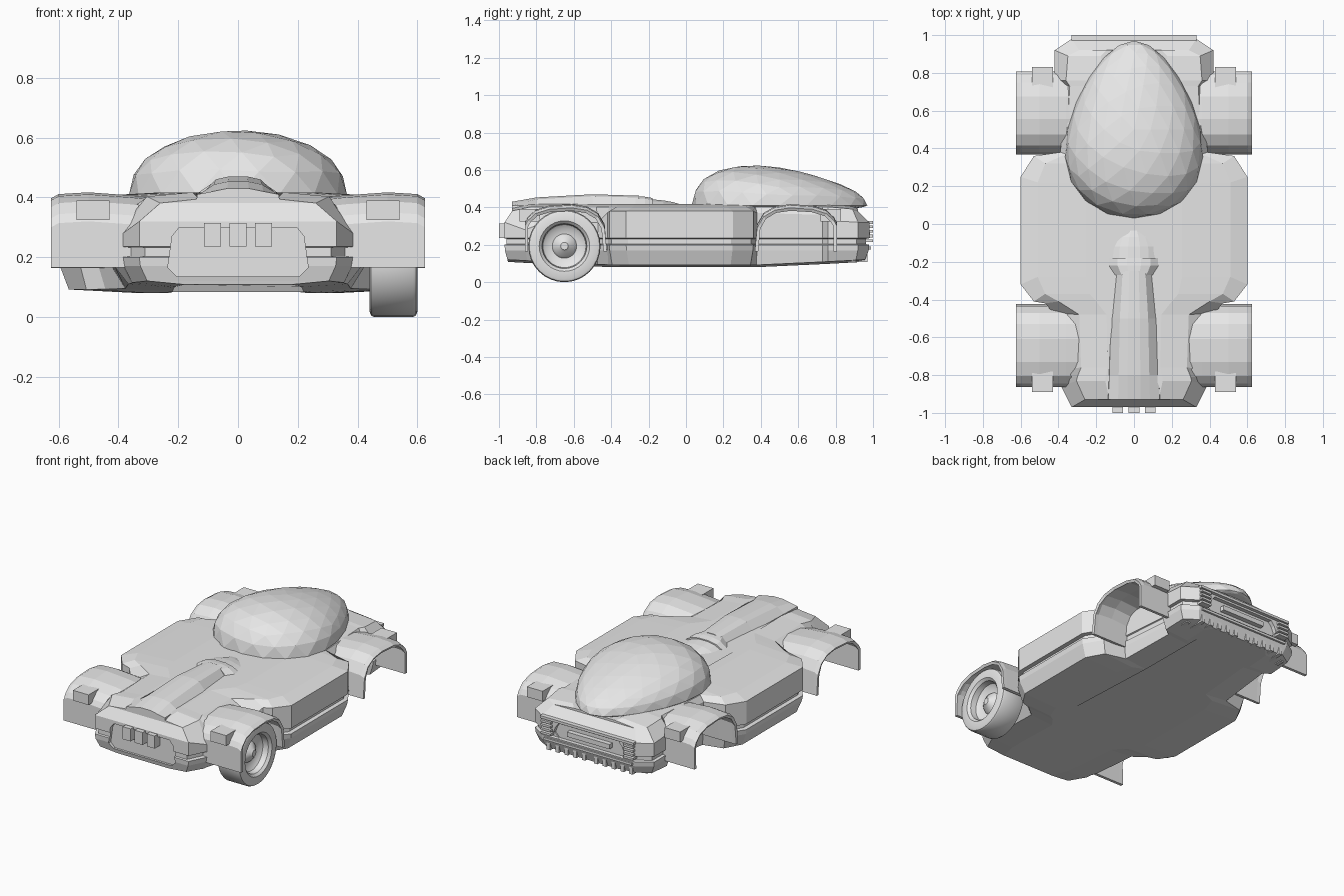
import bpy, bmesh, math

if "Cube" in bpy.data.objects:
    bpy.data.objects.remove(bpy.data.objects["Cube"])

grey = bpy.data.materials.new("plain_grey")
grey.use_nodes = True
GREY = (0.8, 0.8, 0.8, 1)
grey.diffuse_color = GREY
grey.node_tree.nodes["Principled BSDF"].inputs["Base Color"].default_value = GREY


def finish(bm, name):
    bmesh.ops.recalc_face_normals(bm, faces=bm.faces)
    mesh = bpy.data.meshes.new(name)
    bm.to_mesh(mesh)
    bm.free()
    mesh.materials.append(grey)
    obj = bpy.data.objects.new(name, mesh)
    bpy.context.collection.objects.link(obj)
    return obj


def loft(name, rings, closed=True, caps=True):
    bm = bmesh.new()
    rows = [[bm.verts.new(p) for p in ring] for ring in rings]
    n = len(rows[0])
    for a, b in zip(rows, rows[1:]):
        for i in range(n if closed else n - 1):
            j = (i + 1) % n
            bm.faces.new((a[i], a[j], b[j], b[i]))
    if caps:
        bm.faces.new(rows[0])
        bm.faces.new(rows[-1])
    return finish(bm, name)


def box(name, x, y, z):
    return loft(name, [[(x[0], y[0], h), (x[1], y[0], h), (x[1], y[1], h), (x[0], y[1], h)] for h in z])


def mirror(obj):
    obj.modifiers.new("Mirror", 'MIRROR').use_axis[0] = True
    return obj


# Body outline, one side: x, y, inset x, inset y, shoulder height
outline = [
    (.33, -.97, .07, .04, .32), (.385, -.86, .08, .03, .28),
    (.39, -.81, .09, 0, .30), (.42, -.77, .14, .01, .32),
    (.43, -.47, .14, -.01, .32), (.47, -.42, .07, .01, .37),
    (.53, -.41, .06, .04, .38), (.60, -.32, .09, .04, .38),
    (.60, .25, .09, -.03, .38), (.53, .36, .06, -.04, .38),
    (.39, .38, .03, -.01, .37), (.36, .73, .02, 0, .36),
    (.42, .76, .06, 0, .33), (.42, .92, .07, -.03, .32),
    (.33, .98, .04, -.06, .32)]


def body_ring(f, z, squeeze=1):
    half = [((x - dx * f) * squeeze, y + dy * f, z(y, zs)) for x, y, dx, dy, zs in outline]
    return half + [(-x, y, h) for x, y, h in reversed(half)]


def lift(y):
    return .05 * max(0, abs(y) - .4)


def flat(h):
    return lambda y, zs: h


body = loft("body", [
    body_ring(.45, lambda y, zs: .08 + lift(y), .6),
    body_ring(.38, lambda y, zs: .092 + lift(y)),
    body_ring(.05, flat(.17)), body_ring(0, flat(.2)),
    body_ring(.28, flat(.203)), body_ring(.28, flat(.232)), body_ring(0, flat(.235)),
    body_ring(0, lambda y, zs: zs),
    body_ring(1, lambda y, zs: .403 - .2 * max(0, abs(y) - .86)),
    body_ring(1, lambda y, zs: .417 - .2 * max(0, abs(y) - .86), .5)])


def recess(name, y0, y1, w, z0, z1):
    c = .03
    shape = [(w - c, z0), (w, z0 + c), (w - c / 2, z1 - c), (w - c * 1.3, z1)]
    shape += [(-x, z) for x, z in reversed(shape)]
    cutter = loft(name, [[(x, y, z) for x, z in shape] for y in (y0, y1)])
    cutter.hide_render = True
    cutter.hide_set(True)
    cutter.display_type = 'WIRE'
    cut = body.modifiers.new(name, 'BOOLEAN')
    cut.operation = 'DIFFERENCE'
    cut.solver = 'EXACT'
    cut.object = cutter


recess("nose_recess_cutter", -1.1, -.945, .235, .135, .30)
recess("tail_recess_cutter", 1.1, .955, .25, .2, .3)

# Nose teeth
for i in (-1, 0, 1):
    box("nose_tooth", (i * .085 - .028, i * .085 + .028), (-1, -.93), (.235, .315))

# Tail trim, louvres and lower fins
box("tail_lip", (-.33, .33), (.93, 1), (.312, .328))
box("tail_sill", (-.31, .31), (.93, .99), (.175, .19))
box("tail_bar", (-.15, .15), (.95, .985), (.235, .265))
for i in range(4):
    z = .215 + i * .025
    mirror(box("tail_louvre", (.255, .325), (.94, 1), (z, z + .014)))
for i in range(6):
    x = .03 + i * .062
    mirror(box("tail_fin", (x, x + .025), (.86, .97 - .06 * (i > 4)), (.108, .165)))

# Canopy: an egg swept back, flattened below its rim
bm = bmesh.new()
bmesh.ops.create_icosphere(bm, subdivisions=3, radius=1)
for v in bm.verts:
    x, t, h = v.co
    h = h ** .92 * .203 * (1 - .35 * t) if h > 0 else h * .03
    v.co = (x * .352 * (1 - .286 * t), .5 + .47 * t, .41 + h)
finish(bm, "canopy")


# Hood spine and the scoop behind it
def spine(name, stations):
    rings = []
    for y, w, top in stations:
        half = [(w, .385), (w * .97, .41), (w * .6, top - .01), (w * .25, top)]
        half += [(-x, z) for x, z in reversed(half)]
        rings.append([(x, y, z) for x, z in half])
    return loft(name, rings)


spine("hood_spine", [(-.93, .14, .43), (-.8, .135, .453), (-.5, .125, .47), (-.25, .10, .462)])
spine("hood_scoop", [(-.27, .11, .46), (-.22, .145, .457), (-.18, .145, .45)])
spine("scoop_tongue", [(-.18, .13, .443), (-.12, .125, .437), (-.07, .10, .428), (-.035, .06, .418)])

# Wheel arches
arch = [(-.222, .165), (-.222, .32), (-.205, .35), (-.165, .387), (-.09, .41), (.03, .417),
        (.11, .405), (.17, .37), (.205, .31), (.217, .165)]


def fender(name, cy, flip):
    rings = []
    for x, drop in ((.27, .02), (.36, .01), (.5, 0), (.6, .006), (.625, .02)):
        rings.append([(x, cy + y * flip, z - (drop if z > .2 else 0)) for y, z in arch])
    obj = loft(name, rings, closed=False, caps=False)
    # Make the shell face outward before thickening it inward
    top = max(obj.data.polygons, key=lambda p: p.center.z)
    if top.normal.z < 0:
        obj.data.flip_normals()
    shell = obj.modifiers.new("Shell", 'SOLIDIFY')
    shell.thickness = .018
    shell.offset = -1
    mirror(obj)


fender("front_fender", -.64, 1)
fender("rear_fender", .585, -1)
mirror(box("front_fender_lamp", (.43, .54), (-.89, -.78), (.325, .39)))
mirror(box("rear_fender_lamp", (.43, .54), (.72, .83), (.325, .39)))

# Single wheel at the front: profile of (x, radius) turned about its axle
profile = [(.57, .0), (.57, .02), (.56, .03), (.545, .055), (.53, .065), (.535, .095), (.55, .115),
           (.585, .12), (.60, .135), (.60, .175), (.595, .188), (.585, .193), (.455, .193),
           (.445, .188), (.44, .175), (.44, .135), (.47, .115), (.49, .05), (.47, .03), (.47, .0)]
bm = bmesh.new()
verts = [bm.verts.new((x, 0, r)) for x, r in profile]
edges = [bm.edges.new(pair) for pair in zip(verts, verts[1:])]
bmesh.ops.spin(bm, geom=verts + edges, cent=(0, 0, 0), axis=(1, 0, 0),
               angle=math.tau, steps=32, use_merge=True)
bmesh.ops.remove_doubles(bm, verts=bm.verts, dist=.0005)
bmesh.ops.translate(bm, verts=bm.verts, vec=(0, -.65, .193))
wheel = finish(bm, "front_left_wheel")
bpy.ops.object.select_all(action='DESELECT')
wheel.select_set(True)
bpy.context.view_layer.objects.active = wheel
bpy.ops.object.shade_smooth_by_angle(angle=math.radians(30))
